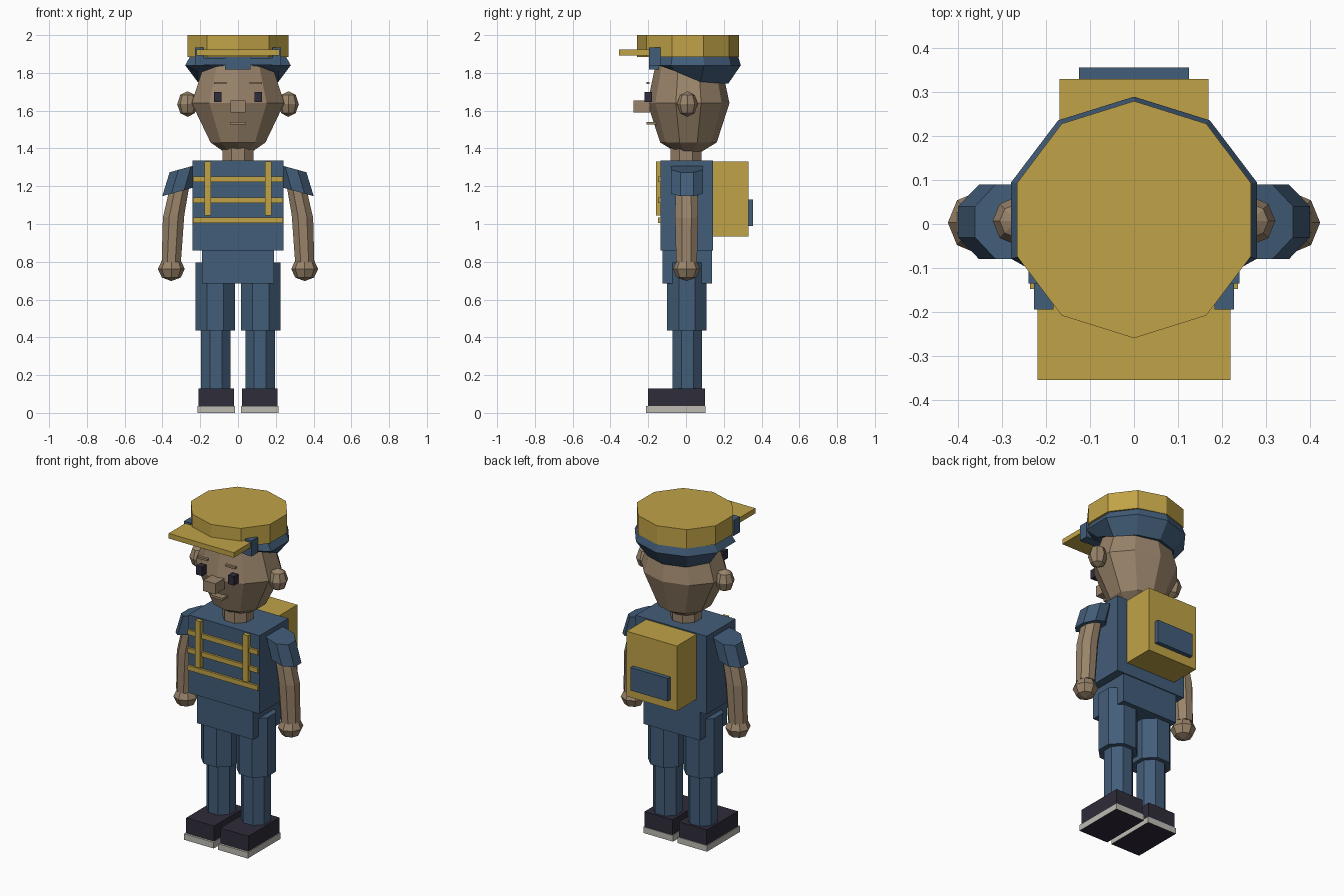
import bpy, bmesh, math
from mathutils import Vector

if "Cube" in bpy.data.objects:
    bpy.data.objects.remove(bpy.data.objects["Cube"])


def mat(name, rgb):
    m = bpy.data.materials.new(name)
    m.diffuse_color = (*rgb, 1)
    m.use_nodes = True
    m.node_tree.nodes["Principled BSDF"].inputs["Base Color"].default_value = m.diffuse_color
    return m


GOLD = mat("gold", (0.53, 0.365, 0.063))
BLUE = mat("blue", (0.055, 0.11, 0.19))
SKIN = mat("skin", (0.32, 0.23, 0.145))
DARK = mat("dark", (0.028, 0.025, 0.042))
WHITE = mat("off white", (0.51, 0.5, 0.45))


def finish(name, bm, *mats):
    bmesh.ops.recalc_face_normals(bm, faces=bm.faces)
    me = bpy.data.meshes.new(name)
    bm.to_mesh(me)
    bm.free()
    for m in mats:
        me.materials.append(m)
    ob = bpy.data.objects.new(name, me)
    bpy.context.collection.objects.link(ob)
    return ob


def box(name, x, y, z, m):
    """Box from (min, max) pairs."""
    bm = bmesh.new()
    bmesh.ops.create_cube(bm, size=1)
    for v in bm.verts:
        v.co = [p[0] + (c + 0.5) * (p[1] - p[0]) for p, c in zip((x, y, z), v.co)]
    return finish(name, bm, m)


def loft(name, rings, m):
    """Skin a list of vertex rings and cap both ends."""
    bm = bmesh.new()
    rows = [[bm.verts.new(p) for p in r] for r in rings]
    n = len(rows[0])
    for a, b in zip(rows, rows[1:]):
        for i in range(n):
            j = (i + 1) % n
            bm.faces.new((a[i], a[j], b[j], b[i]))
    bm.faces.new(rows[0])
    bm.faces.new(rows[-1])
    return finish(name, bm, m)


def ring(c, rx, ry, n, start=0.0, tilt=0.0):
    """Polygon ring around c, tilted about the y axis."""
    pts = []
    for i in range(n):
        a = start + i * math.tau / n
        x, y = rx * math.cos(a), ry * math.sin(a)
        pts.append(Vector(c) + Vector((x * math.cos(tilt), y, x * math.sin(tilt))))
    return pts


def ball(name, c, size, seg, rings, m):
    bm = bmesh.new()
    bmesh.ops.create_uvsphere(bm, u_segments=seg, v_segments=rings, radius=1)
    for v in bm.verts:
        v.co = [c[k] + v.co[k] * size[k] for k in range(3)]
    return finish(name, bm, m)


BACK = math.pi / 2
E = math.pi / 8

for side, s in (("left", 1), ("right", -1)):
    def mx(a, b):
        return tuple(sorted((s * a, s * b)))

    # Feet
    box(f"{side}_shoe", mx(0.022, 0.21), (-0.2, 0.1), (0.037, 0.13), DARK)
    sole = box(f"{side}_sole", mx(0.015, 0.215), (-0.213, 0.104), (0, 0.037), WHITE)
    sole.data.materials.append(DARK)
    for p in sole.data.polygons:
        p.material_index = 1 if p.normal.z < -0.5 else 0

    # Legs
    loft(f"{side}_lower_leg", [ring((s * 0.117, 0.007, z), 0.084, 0.084, 8, E)
                               for z in (0.12, 0.46)], BLUE)
    loft(f"{side}_trouser_leg", [ring((s * 0.12, 0.005, z), 0.113, 0.113, 8, E)
                                 for z in (0.435, 0.795)], BLUE)

    # Sleeve and arm
    t = -s * 0.27
    loft(f"{side}_sleeve", [ring((s * 0.282, 0.005, 1.296), 0.09, 0.092, 8, E, t),
                            ring((s * 0.319, 0.005, 1.17), 0.092, 0.092, 8, E, t)], BLUE)
    loft(f"{side}_arm", [ring((s * 0.307, 0.003, 1.21), 0.06, 0.063, 8, E, t),
                         ring((s * 0.341, 0.003, 1.04), 0.062, 0.066, 8, E, t / 2),
                         ring((s * 0.353, 0.003, 0.8), 0.055, 0.06, 8, E)], SKIN)
    ball(f"{side}_hand", (s * 0.353, 0.003, 0.762), (0.071, 0.072, 0.064), 8, 4, SKIN)

    # Face sides
    ball(f"{side}_ear", (s * 0.267, 0.007, 1.635), (0.055, 0.055, 0.068), 8, 4, SKIN)
    box(f"{side}_eye", mx(0.088, 0.128), (-0.22, -0.18), (1.645, 1.7), DARK)
    box(f"{side}_eyebrow", mx(0.06, 0.127), (-0.21, -0.193), (1.74, 1.753), SKIN)

    # Harness strap and cap clasp
    box(f"{side}_chest_strap", mx(0.143, 0.178), (-0.16, -0.13), (1.045, 1.33), GOLD)
    box(f"{side}_cap_clasp", mx(0.183, 0.228), (-0.195, -0.135), (1.84, 1.935), BLUE)

# Body
box("hips", (-0.19, 0.19), (-0.125, 0.137), (0.685, 0.87), BLUE)
box("torso", (-0.24, 0.24), (-0.135, 0.143), (0.86, 1.337), BLUE)
for i, z in enumerate((1.005, 1.112, 1.222)):
    box(f"chest_band_{i + 1}", (-0.237, 0.237), (-0.148, -0.13), (z, z + 0.029), GOLD)
box("backpack", (-0.17, 0.17), (0.14, 0.33), (0.933, 1.33), GOLD)
box("backpack_pocket", (-0.125, 0.125), (0.325, 0.356), (0.99, 1.13), BLUE)

# Head
loft("neck", [ring((0, 0, z), 0.088, 0.088, 8, E) for z in (1.32, 1.44)], SKIN)
loft("head", [ring((0, 0.013, z), rx, ry, 10, BACK) for z, rx, ry in
              ((1.38, 0.075, 0.065), (1.432, 0.153, 0.15), (1.64, 0.258, 0.217),
               (1.84, 0.19, 0.175), (1.9, 0.12, 0.11))], SKIN)
box("nose", (-0.041, 0.041), (-0.277, -0.19), (1.59, 1.655), SKIN)
box("mouth", (-0.043, 0.043), (-0.21, -0.15), (1.527, 1.541), SKIN)

# Cap: lower band dips toward the back, crown and brim on top
top = ring((0, 0.01, 1.89), 0.265, 0.265, 10, BACK)
mid = ring((0, 0.008, 1.84), 0.294, 0.282, 10, BACK)
low = ring((0, 0.01, 1.84), 0.225, 0.215, 10, BACK)
for p in low:
    p.z = min(1.838, max(1.745, 1.785 - 0.42 * p.y))
for p in top + mid + low:
    p.y = max(p.y, -0.14)
loft("cap_band", [top, mid, low], BLUE)
loft("cap_crown", [ring((0, 0.01, z), 0.28, 0.27, 10, BACK) for z in (1.885, 2.0)], GOLD)
box("cap_brim", (-0.22, 0.22), (-0.355, -0.1), (1.892, 1.923), GOLD)
box("brim_bar", (-0.228, 0.228), (-0.193, -0.137), (1.842, 1.878), BLUE)
box("brim_bar_tab", (-0.07, 0.065), (-0.196, -0.135), (1.818, 1.885), BLUE)
